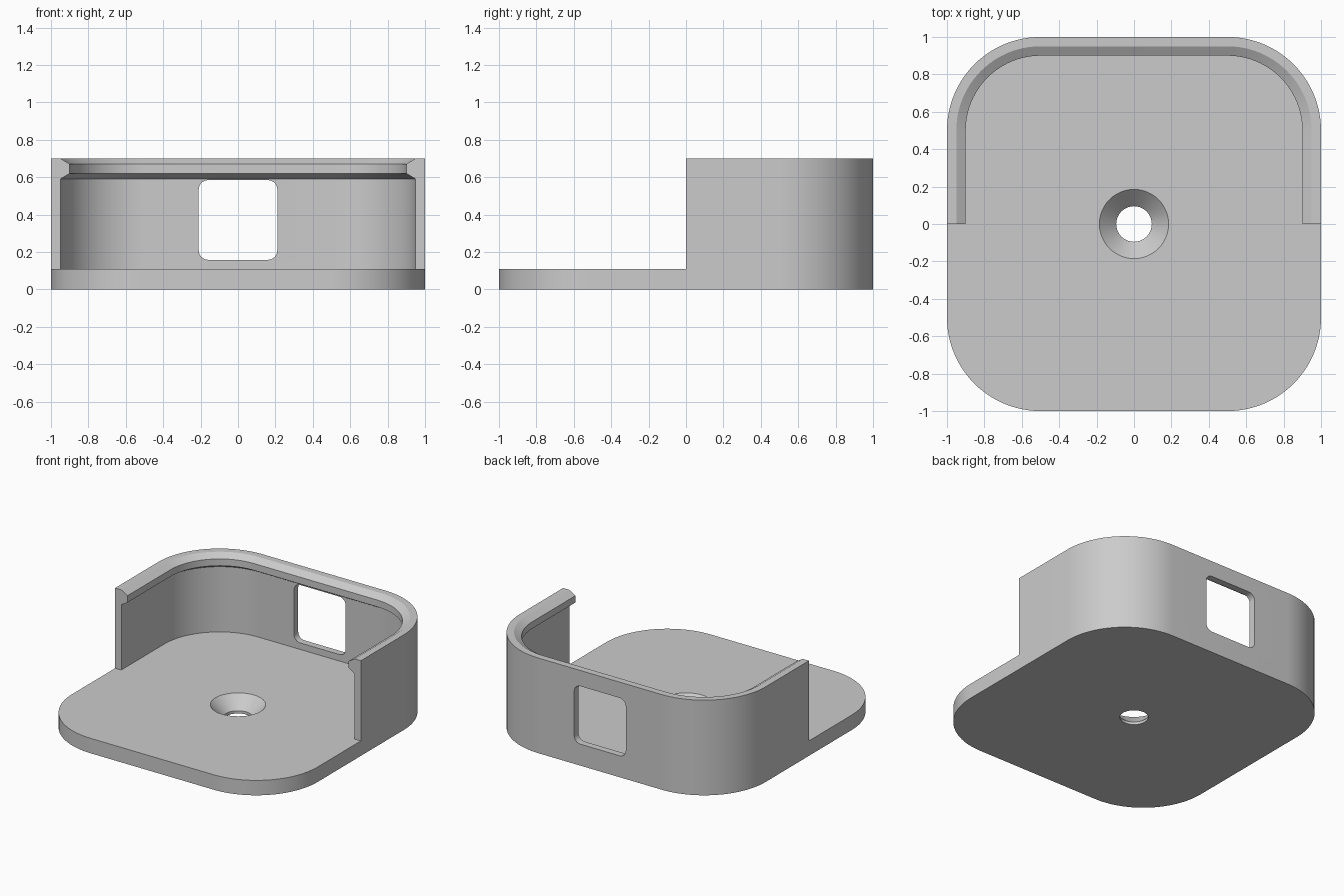
import bpy, bmesh, math

if "Cube" in bpy.data.objects:
    bpy.data.objects.remove(bpy.data.objects["Cube"])

STRAIGHT = 0.5      # half length of the straight sides; corners are arcs around these points
SEG = 24            # segments per rounded corner
FLOOR = 0.11        # base plate thickness

grey = bpy.data.materials.new("plastic grey")
grey.diffuse_color = (0.6, 0.6, 0.6, 1)
grey.use_nodes = True
grey.node_tree.nodes["Principled BSDF"].inputs["Base Color"].default_value = grey.diffuse_color


def make(name, bm):
    bmesh.ops.recalc_face_normals(bm, faces=bm.faces)
    me = bpy.data.meshes.new(name)
    bm.to_mesh(me)
    bm.free()
    me.materials.append(grey)
    ob = bpy.data.objects.new(name, me)
    bpy.context.collection.objects.link(ob)
    return ob


def rounded(hx, hy, r, seg):
    """Rounded rectangle outline, counter-clockwise."""
    pts = []
    for k, (sx, sy) in enumerate([(1, 1), (-1, 1), (-1, -1), (1, -1)]):
        for i in range(seg + 1):
            a = math.pi / 2 * (k + i / seg)
            pts.append((sx * (hx - r) + r * math.cos(a), sy * (hy - r) + r * math.sin(a)))
    return pts


def prism(name, pts, lo, hi, place):
    bm = bmesh.new()
    a = [bm.verts.new(place(u, v, lo)) for u, v in pts]
    b = [bm.verts.new(place(u, v, hi)) for u, v in pts]
    skin(bm, [a, b], closed=True)
    return make(name, bm)


def skin(bm, rings, closed):
    """Join successive rings with quads and cap both ends."""
    for a, b in zip(rings, rings[1:]):
        n = len(a)
        for i in range(n):
            j = (i + 1) % n
            bm.faces.new((a[i], a[j], b[j], b[i]))
    if closed:
        bm.faces.new(rings[0])
        bm.faces.new(rings[-1])


def boolean(ob, other, op):
    mod = ob.modifiers.new(op.lower(), 'BOOLEAN')
    mod.operation, mod.solver, mod.object = op, 'EXACT', other
    bpy.context.view_layer.objects.active = ob
    bpy.ops.object.modifier_apply(modifier=mod.name)
    bpy.data.objects.remove(other)


# Base plate with rounded corners
holder = prism("holder_body", rounded(1, 1, 1 - STRAIGHT, SEG), 0, FLOOR,
               lambda u, v, w: (u, v, w))

# Back wall: lipped cross-section (distance from centre, height) swept around the rear half
section = [(1, FLOOR), (1, 0.70), (0.95, 0.70), (0.90, 0.67),
           (0.90, 0.62), (0.95, 0.59), (0.95, FLOOR)]
stations = [(STRAIGHT, 0, 0)]
stations += [(STRAIGHT, STRAIGHT, math.pi / 2 * i / SEG) for i in range(SEG + 1)]
stations += [(-STRAIGHT, STRAIGHT, math.pi / 2 * (1 + i / SEG)) for i in range(SEG + 1)]
stations += [(-STRAIGHT, 0, math.pi)]
bm = bmesh.new()
rings = [[bm.verts.new((cx + (d - STRAIGHT) * math.cos(a), cy + (d - STRAIGHT) * math.sin(a), z))
          for d, z in section] for cx, cy, a in stations]
skin(bm, rings, closed=True)
wall = make("back_wall", bm)

# Rounded window through the back wall
window = prism("window_cutter", rounded(0.21, 0.213, 0.05, 8), 0.8, 1.2,
               lambda u, v, w: (u, w, v + 0.371))
boolean(wall, window, 'DIFFERENCE')
boolean(holder, wall, 'UNION')

# Countersunk screw hole
bm = bmesh.new()
N = 48
rings = [[bm.verts.new((r * math.cos(math.tau * i / N), r * math.sin(math.tau * i / N), z))
          for i in range(N)]
         for r, z in [(0.095, -0.1), (0.095, 0.02), (0.185, FLOOR), (0.185, 0.2)]]
skin(bm, rings, closed=True)
boolean(holder, make("screw_cutter", bm), 'DIFFERENCE')

# Smooth the curved faces, keep the rims crisp
bpy.ops.object.select_all(action='DESELECT')
holder.select_set(True)
bpy.context.view_layer.objects.active = holder
bpy.ops.object.shade_smooth_by_angle(angle=math.radians(25))
